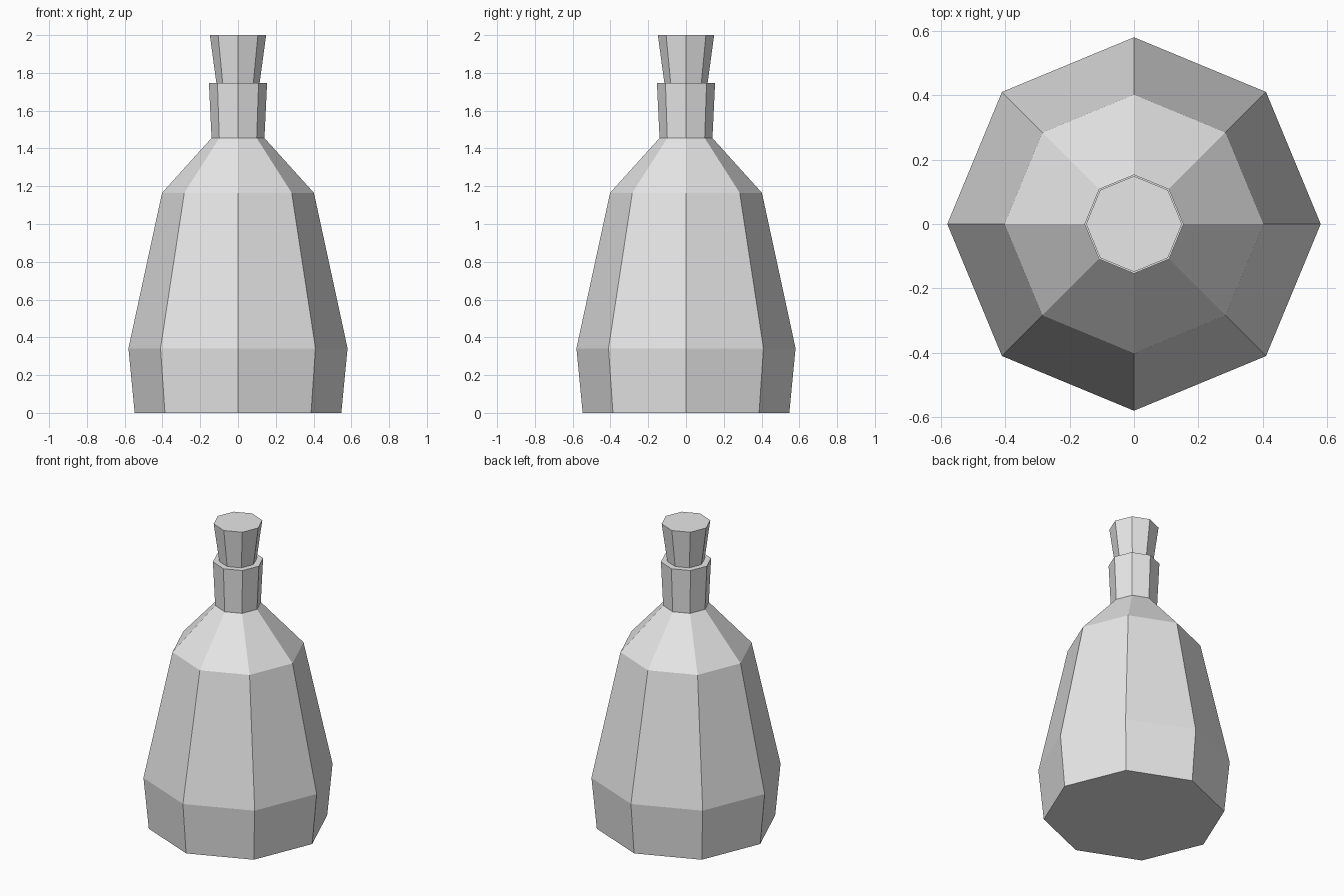
import bpy
import bmesh
from math import cos, sin, tau

SIDES = 8

cube = bpy.data.objects.get("Cube")
if cube:
    bpy.data.objects.remove(cube, do_unlink=True)

# Single plain grey
grey = bpy.data.materials.new("plain grey")
grey.use_nodes = True
colour = (0.8, 0.8, 0.8, 1)
grey.diffuse_color = colour
grey.node_tree.nodes["Principled BSDF"].inputs["Base Color"].default_value = colour


def lathe(name, profile):
    """Turn (radius, height) pairs into a capped, flat-faced octagonal solid."""
    bm = bmesh.new()
    rings = [[bm.verts.new((r * cos(tau * i / SIDES), r * sin(tau * i / SIDES), z))
              for i in range(SIDES)] for r, z in profile]
    for low, high in zip(rings, rings[1:]):
        for i in range(SIDES):
            j = (i + 1) % SIDES
            bm.faces.new((low[i], low[j], high[j], high[i]))
    bm.faces.new(rings[0][::-1])
    bm.faces.new(rings[-1])
    mesh = bpy.data.meshes.new(name)
    bm.to_mesh(mesh)
    bm.free()
    mesh.materials.append(grey)
    obj = bpy.data.objects.new(name, mesh)
    bpy.context.collection.objects.link(obj)
    return obj


# Bottle: foot, belly, shoulder and flared neck
lathe("bottle", [(0.547, 0), (0.58, 0.342), (0.402, 1.165),
                 (0.14, 1.455), (0.154, 1.747)])

# Stopper: tapered plug set slightly into the neck
lathe("stopper", [(0.113, 1.735), (0.149, 2)])
